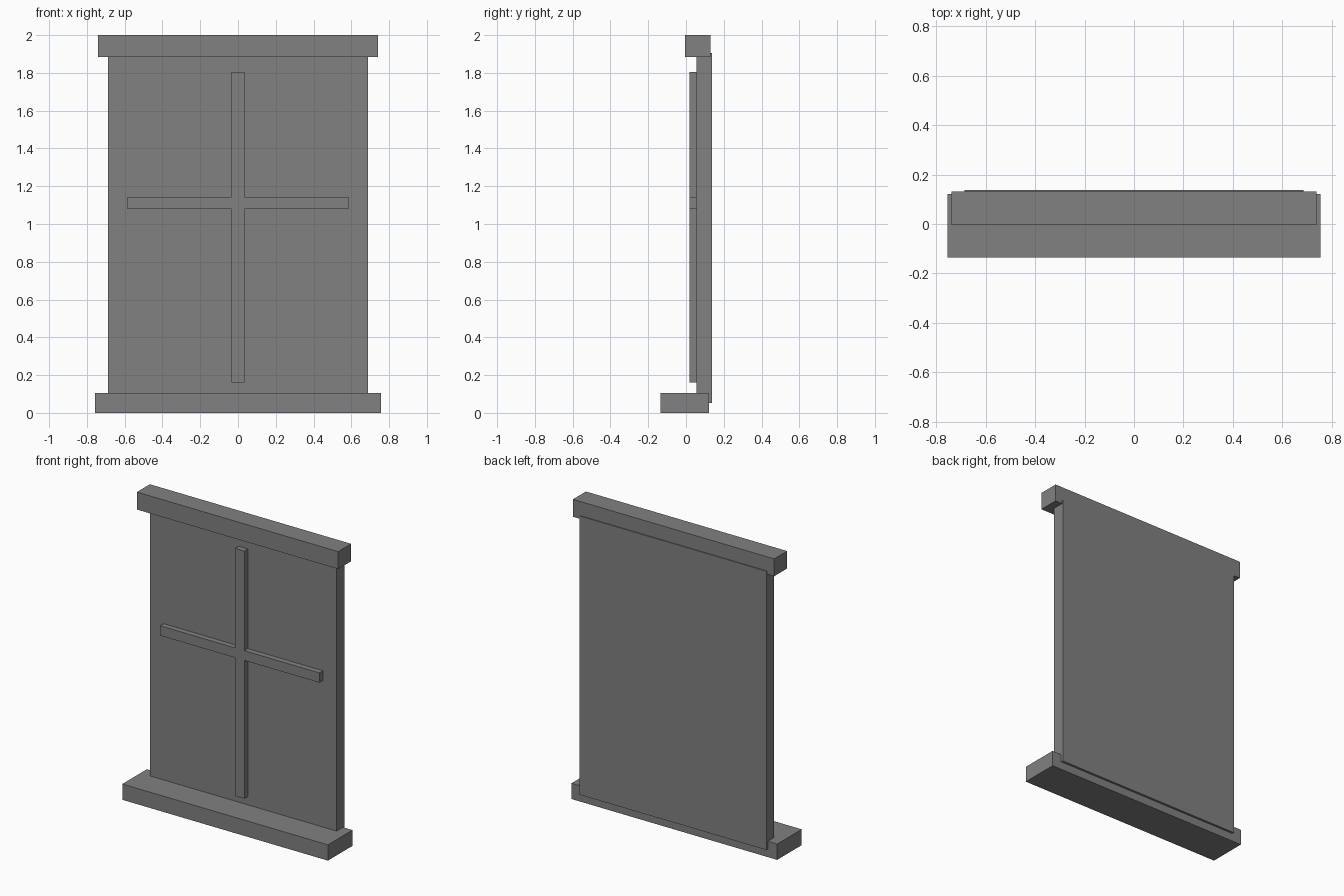
import bpy
import bmesh

old = bpy.data.objects.get("Cube")
if old:
    bpy.data.objects.remove(old, do_unlink=True)

grey = bpy.data.materials.new("mid grey")
grey.use_nodes = True
colour = (0.22, 0.22, 0.22, 1)
grey.diffuse_color = colour
grey.node_tree.nodes["Principled BSDF"].inputs["Base Color"].default_value = colour


def extrude_profile(name, outline, y_front, y_back):
    """Extrude an x/z outline from y_front to y_back."""
    bm = bmesh.new()
    face = bm.faces.new([bm.verts.new((x, y_front, z)) for x, z in outline])
    new = bmesh.ops.extrude_face_region(bm, geom=[face], use_keep_orig=True)["geom"]
    verts = [v for v in new if isinstance(v, bmesh.types.BMVert)]
    bmesh.ops.translate(bm, verts=verts, vec=(0, y_back - y_front, 0))
    bmesh.ops.recalc_face_normals(bm, faces=bm.faces)
    mesh = bpy.data.meshes.new(name)
    bm.to_mesh(mesh)
    bm.free()
    mesh.materials.append(grey)
    obj = bpy.data.objects.new(name, mesh)
    bpy.context.collection.objects.link(obj)
    return obj


def slab(name, half_width, y_front, y_back, low, high):
    w = half_width
    outline = [(-w, low), (w, low), (w, high), (-w, high)]
    return extrude_profile(name, outline, y_front, y_back)


# Main pane, with the sill below and the lintel above
slab("window_pane", 0.687, 0.055, 0.137, 0.053, 1.906)
slab("window_sill", 0.756, -0.135, 0.122, 0, 0.105)
slab("lintel", 0.74, -0.005, 0.131, 1.884, 2)

# Cross-shaped glazing bars, as one flush piece
bar, arm = 0.034, 0.586
bottom, top = 0.16, 1.806
low, high = 1.079, 1.144
right_side = [(bar, bottom), (bar, low), (arm, low), (arm, high), (bar, high), (bar, top)]
left_side = [(-x, z) for x, z in reversed(right_side)]
extrude_profile("glazing_bars", right_side + left_side, 0.018, 0.057)
